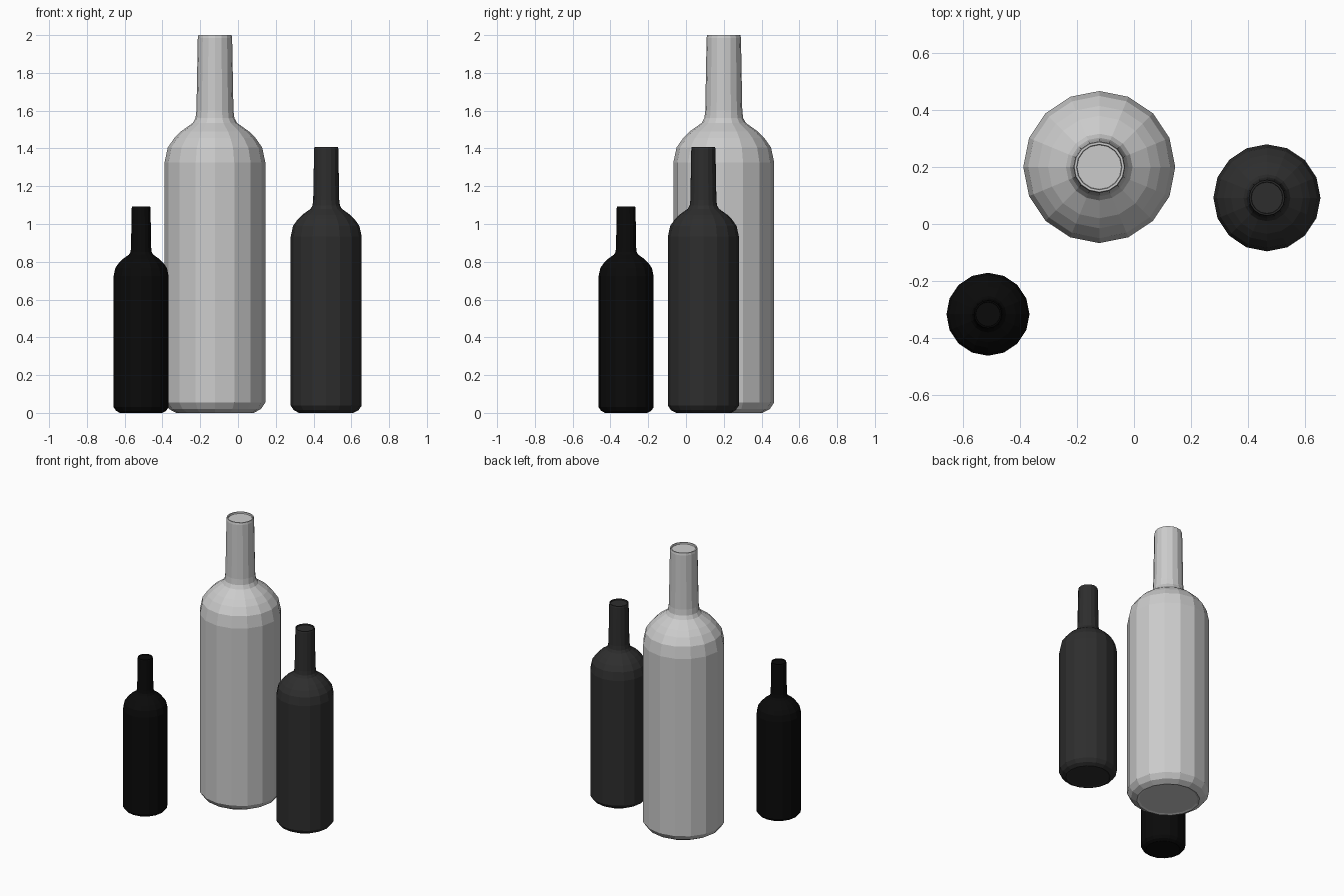
import bpy
import bmesh
from math import cos, sin, tau

cube = bpy.data.objects.get("Cube")
if cube:
    bpy.data.objects.remove(cube, do_unlink=True)

SIDES = 16
# Bottle outline as (radius, height), from base to lip
PROFILE = [
    (0.19, 0.005), (0.205, 0.0), (0.243, 0.02), (0.267, 0.055),
    (0.267, 1.325), (0.25, 1.405), (0.215, 1.455), (0.18, 1.49),
    (0.117, 1.535), (0.103, 1.56), (0.098, 1.6), (0.091, 1.985),
    (0.088, 2.0), (0.08, 2.0), (0.078, 1.99),
]


def make_material(name, value):
    mat = bpy.data.materials.new(name)
    mat.use_nodes = True
    color = (value, value, value, 1)
    mat.diffuse_color = color
    mat.node_tree.nodes["Principled BSDF"].inputs["Base Color"].default_value = color
    return mat


def make_bottle(name, x, y, scale, mat):
    bm = bmesh.new()
    rings = []
    for r, z in PROFILE:
        rings.append([
            bm.verts.new((r * scale * cos(tau * i / SIDES),
                          r * scale * sin(tau * i / SIDES), z * scale))
            for i in range(SIDES)])
    # Walls between neighbouring rings
    for low, high in zip(rings, rings[1:]):
        for i in range(SIDES):
            j = (i + 1) % SIDES
            bm.faces.new((low[i], low[j], high[j], high[i]))
    # Base and mouth caps
    bm.faces.new(rings[0][::-1])
    bm.faces.new(rings[-1])
    mesh = bpy.data.meshes.new(name)
    bm.to_mesh(mesh)
    bm.free()
    mesh.materials.append(mat)
    obj = bpy.data.objects.new(name, mesh)
    obj.location = (x, y, 0)
    bpy.context.collection.objects.link(obj)


make_bottle("large_bottle", -0.122, 0.2, 1.0, make_material("light_grey", 0.6))
make_bottle("medium_bottle", 0.467, 0.092, 0.704, make_material("charcoal", 0.027))
make_bottle("small_bottle", -0.513, -0.317, 0.546, make_material("black", 0.003))
